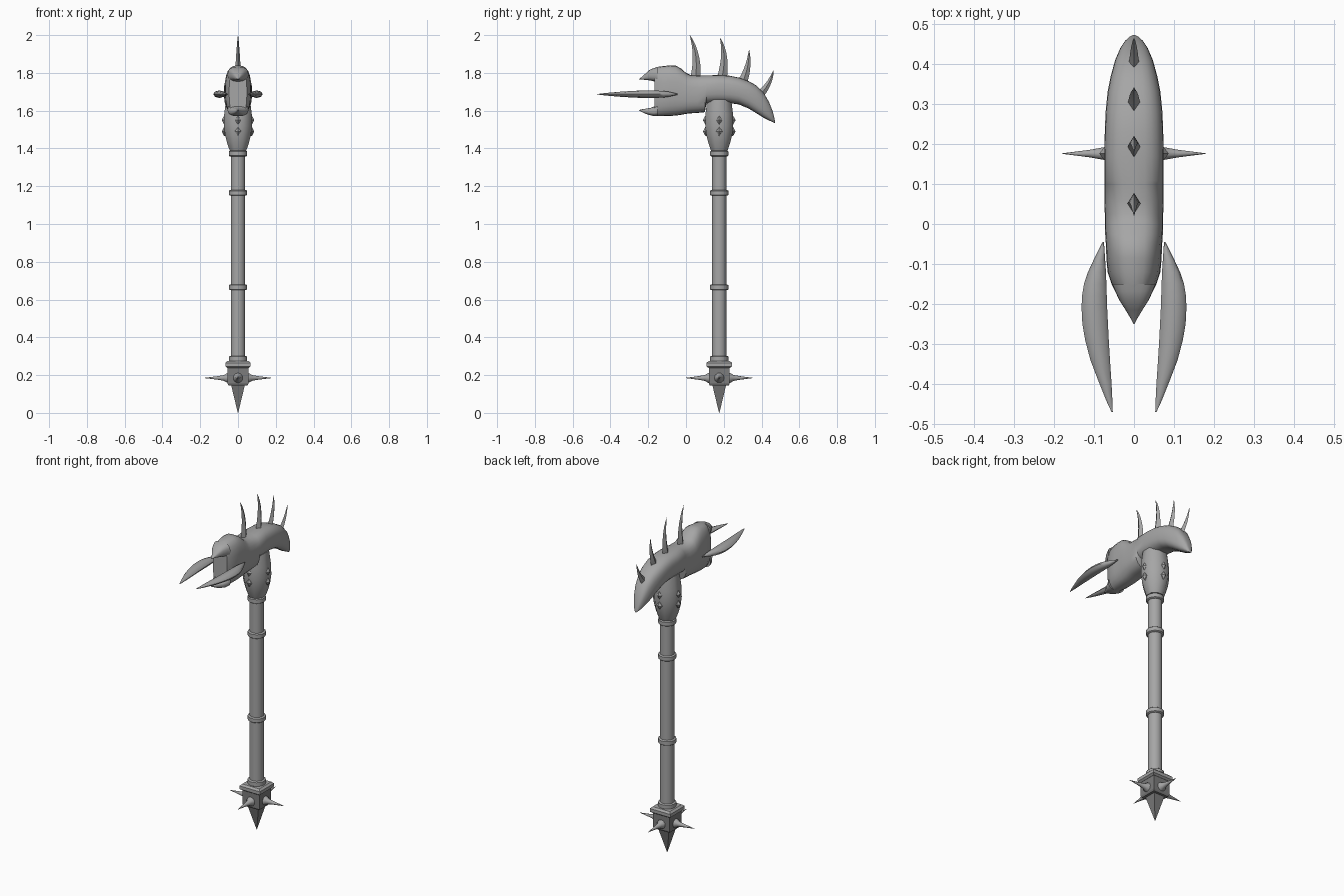
import bpy, bmesh
from math import sin, cos, pi, copysign
from mathutils import Vector

if "Cube" in bpy.data.objects:
    bpy.data.objects.remove(bpy.data.objects["Cube"])

HY = 0.176  # y of the handle axis


def grey(name, v):
    m = bpy.data.materials.new(name)
    m.diffuse_color = (v, v, v, 1)
    m.use_nodes = True
    m.node_tree.nodes["Principled BSDF"].inputs["Base Color"].default_value = m.diffuse_color
    return m


IRON, DARK = grey("iron", .38), grey("dark_iron", .2)


def loft(name, rings, angle=40, mat=IRON):
    """Skin a list of equal-length point rings, cap both ends."""
    bm = bmesh.new()
    vs = [[bm.verts.new(p) for p in r] for r in rings]
    n = len(rings[0])
    for a, b in zip(vs, vs[1:]):
        for i in range(n):
            j = (i + 1) % n
            bm.faces.new((a[i], a[j], b[j], b[i]))
    bm.faces.new(vs[0])
    bm.faces.new(vs[-1])
    bmesh.ops.recalc_face_normals(bm, faces=bm.faces)
    me = bpy.data.meshes.new(name)
    bm.to_mesh(me)
    bm.free()
    me.materials.append(mat)
    ob = bpy.data.objects.new(name, me)
    bpy.context.collection.objects.link(ob)
    bpy.ops.object.select_all(action='DESELECT')
    ob.select_set(True)
    bpy.context.view_layer.objects.active = ob
    if angle:
        bpy.ops.object.shade_smooth_by_angle(angle=angle * pi / 180)
    return ob


def turned(name, prof, sides, center=(0, HY, 0), axis=(0, 0, 1), angle=40, mat=IRON):
    """Profile of (distance, apothem) around an axis; flats face the main axes."""
    q = Vector((0, 0, 1)).rotation_difference(Vector(axis))
    c = Vector(center)
    k = 1 / cos(pi / sides)
    rings = [[c + q @ Vector((r * k * cos((i + .5) * 2 * pi / sides),
                              r * k * sin((i + .5) * 2 * pi / sides), d))
              for i in range(sides)] for d, r in prof]
    return loft(name, rings, angle, mat)


def sections(name, stations, n=24, power=2.7, angle=45):
    """Rounded sections along y from (y, top, bottom, half width)."""
    def s(v):
        return copysign(abs(v) ** (2 / power), v)
    rings = []
    for y, t, b, w in stations:
        rings.append([(w * s(cos(2 * pi * i / n)), y,
                       (t + b) / 2 + (t - b) / 2 * s(sin(2 * pi * i / n)))
                      for i in range(n)])
    return loft(name, rings, angle)


# Handle and its rings
turned("handle", [(0.25, .038), (1.42, .038)], 16)
for i, z in enumerate((0.287, 0.665, 1.165, 1.373)):
    turned(f"handle_ring_{i}", [(z - .015, .043), (z - .011, .048), (z + .011, .048), (z + .015, .043)], 16)

# Pommel: square plate, block and bottom point
turned("pommel_plate", [(.238, .056), (.246, .067), (.265, .067), (.275, .056)], 4, angle=0)
turned("pommel_block", [(.145, .05), (.155, .055), (.24, .055)], 4, angle=0, mat=DARK)
turned("pommel_point", [(0.0, .001), (.146, .036)], 4, angle=0, mat=DARK)
dirs = [(1, 0, 0), (-1, 0, 0), (0, 1, 0), (0, -1, 0)]
for i, d in enumerate(dirs):
    turned(f"pommel_spike_{i}", [(.05, .026), (.06, .024), (.075, .015), (.11, .009), (.18, .0005)],
           10, (0, HY, .185), d)

# Socket under the head with diamond studs
turned("socket", [(1.39, .044), (1.40, .048), (1.43, .058), (1.47, .068), (1.52, .074),
                  (1.58, .073), (1.66, .063)], 8, angle=50)
for i, d in enumerate(dirs):
    d = Vector(d)
    side = Vector((-d.y, d.x, 0))
    for j, z in enumerate((1.49, 1.55)):
        c = Vector((0, HY, z))
        ring = [c + side * .018, c + Vector((0, 0, .024)), c - side * .018, c - Vector((0, 0, .024))]
        loft(f"stud_{i}_{j}", [[p + d * .066 for p in ring],
                               [c + (p - c) * .95 + d * .074 for p in ring],
                               [c + (p - c) * .05 + d * .086 for p in ring]], 0)

# Beast-shaped head
sections("head_body", [
    (-.168, 1.825, 1.571, .047), (-.15, 1.832, 1.571, .056), (-.12, 1.836, 1.571, .066),
    (-.085, 1.84, 1.572, .069), (-.055, 1.839, 1.574, .07), (-.025, 1.822, 1.578, .072),
    (0, 1.80, 1.583, .073), (.025, 1.788, 1.586, .073), (.06, 1.786, 1.588, .074),
    (.10, 1.787, 1.592, .074), (.108, 1.787, 1.638, .074), (.17, 1.788, 1.642, .074),
    (.23, 1.785, 1.64, .073), (.28, 1.775, 1.633, .071), (.33, 1.757, 1.612, .066),
    (.37, 1.735, 1.588, .058), (.41, 1.697, 1.563, .047), (.44, 1.645, 1.548, .034),
    (.458, 1.60, 1.54, .022), (.468, 1.56, 1.535, .011), (.472, 1.54, 1.533, .003)])
sections("upper_jaw", [
    (-.15, 1.831, 1.745, .055), (-.168, 1.826, 1.755, .047), (-.19, 1.818, 1.76, .037),
    (-.215, 1.796, 1.763, .021), (-.235, 1.778, 1.765, .009), (-.25, 1.767, 1.765, .001)])
sections("lower_jaw", [
    (-.15, 1.64, 1.572, .055), (-.168, 1.622, 1.571, .047), (-.19, 1.614, 1.576, .037),
    (-.215, 1.61, 1.584, .021), (-.235, 1.607, 1.594, .009), (-.25, 1.603, 1.601, .001)])

# Curved side tusks: (y, inner x, outer x, half height)
tusk = [(-.045, .075, .079, .003), (-.09, .072, .101, .013), (-.12, .07, .115, .017),
        (-.15, .069, .125, .019), (-.18, .068, .13, .02), (-.21, .067, .131, .02),
        (-.25, .065, .129, .019), (-.29, .063, .122, .017), (-.34, .06, .109, .014),
        (-.4, .056, .086, .009), (-.44, .054, .07, .005), (-.47, .053, .056, .001)]
for name, sx in (("tusk_left", -1), ("tusk_right", 1)):
    loft(name, [[(sx * ((a + b) / 2 + (b - a) / 2 * cos(k * pi / 4)), y, 1.687 + h * sin(k * pi / 4))
                 for k in range(8)] for y, a, b, h in tusk], 50)

# Row of curved crest spikes: base, control, tip as (y, z) and base radius
crest = [((.05, 1.77), (.068, 1.90), (.02, 2.0), .027), ((.19, 1.77), (.217, 1.90), (.18, 1.986), .026),
         ((.298, 1.75), (.336, 1.83), (.334, 1.922), .025), ((.395, 1.69), (.447, 1.74), (.464, 1.817), .021)]
for i, (*pts, size) in enumerate(crest):
    a, b, c = (Vector((0, *p)) for p in pts)
    rings = []
    for k in range(8):
        t = k / 7
        p = a * (1 - t) ** 2 + b * 2 * t * (1 - t) + c * t * t
        tan = ((b - a) * (1 - t) + (c - b) * t).normalized()
        nor = tan.cross(Vector((1, 0, 0)))
        r = size * (1 - t) ** .8 + .0005
        rings.append([p + nor * r, p + Vector((r * .62, 0, 0)), p - nor * r, p - Vector((r * .62, 0, 0))])
    loft(f"crest_spike_{i}", rings, 40)
